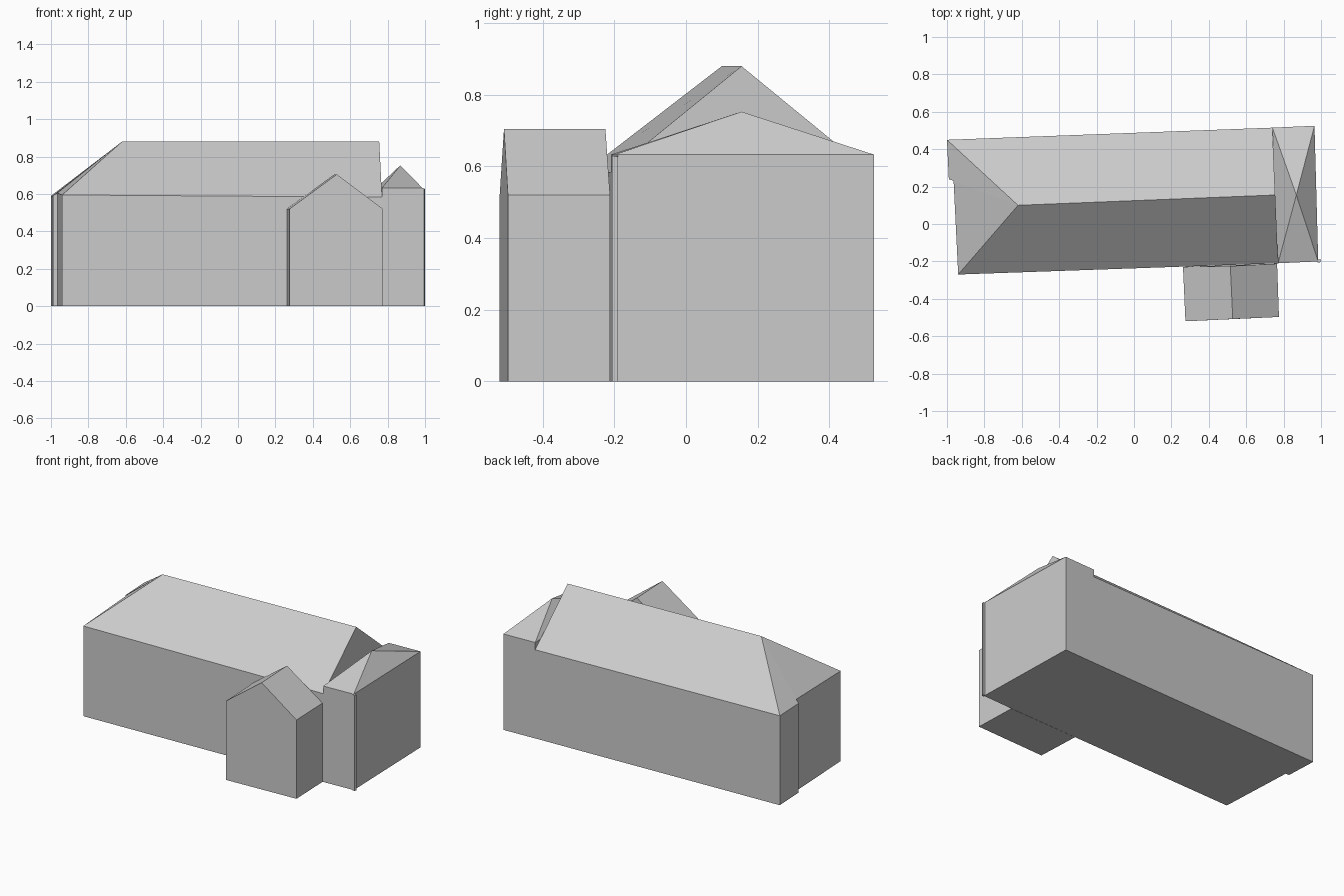
import bpy
import bmesh

cube = bpy.data.objects.get("Cube")
if cube:
    bpy.data.objects.remove(cube, do_unlink=True)

grey = bpy.data.materials.new("plain grey")
grey.use_nodes = True
colour = (0.6, 0.6, 0.6, 1.0)
grey.diffuse_color = colour
bsdf = next(n for n in grey.node_tree.nodes if n.type == "BSDF_PRINCIPLED")
bsdf.inputs["Base Color"].default_value = colour
bsdf.inputs["Roughness"].default_value = 0.9


def building(name, eaves, ridge, roof, gables=None):
    """Walls rise from z = 0 to the eaves (counter-clockwise outline).
    Roof faces index eaves first, then ridge points; gables maps a wall
    to the ridge point that tops it."""
    gables = gables or {}
    bm = bmesh.new()
    n = len(eaves)
    base = [bm.verts.new((x, y, 0)) for x, y, z in eaves]
    top = [bm.verts.new(p) for p in eaves + ridge]
    bm.faces.new(base[::-1])
    for i in range(n):
        j = (i + 1) % n
        wall = [base[i], base[j], top[j]]
        if i in gables:
            wall.append(top[n + gables[i]])
        bm.faces.new(wall + [top[i]])
    for face in roof:
        bm.faces.new([top[i] for i in face])
    bmesh.ops.recalc_face_normals(bm, faces=bm.faces)
    mesh = bpy.data.meshes.new(name)
    bm.to_mesh(mesh)
    bm.free()
    mesh.materials.append(grey)
    obj = bpy.data.objects.new(name, mesh)
    bpy.context.collection.objects.link(obj)
    return obj


# Long main house: hipped at one end, gabled at the other, small wall step
building(
    "main_house",
    [(-0.94, -0.27, 0.595), (0.77, -0.21, 0.583), (0.74, 0.515, 0.585),
     (-1.0, 0.45, 0.59), (-0.99, 0.24, 0.59), (-0.965, 0.24, 0.605)],
    [(-0.62, 0.10, 0.88), (0.755, 0.155, 0.88)],
    [(0, 1, 7, 6), (2, 3, 6, 7), (3, 4, 6), (4, 5, 6), (5, 0, 6)],
    {1: 1})

# Narrow end annex under a pyramid roof
building(
    "end_annex",
    [(0.77, -0.21, 0.633), (0.985, -0.2, 0.633),
     (0.965, 0.525, 0.633), (0.74, 0.515, 0.633)],
    [(0.868, 0.155, 0.753)],
    [(0, 1, 4), (1, 2, 4), (2, 3, 4), (3, 0, 4)])

# Slim pier on the annex corner
building(
    "corner_pier",
    [(0.98, -0.207, 0.633), (0.995, -0.207, 0.63),
     (1.0, -0.19, 0.627), (0.98, -0.19, 0.633)],
    [], [(0, 1, 2, 3)])

# Front porch wing with a gable at both ends
building(
    "front_wing",
    [(0.275, -0.52, 0.52), (0.775, -0.497, 0.52),
     (0.765, -0.212, 0.52), (0.262, -0.229, 0.52)],
    [(0.528, -0.508, 0.705), (0.515, -0.225, 0.705)],
    [(1, 2, 5, 4), (3, 0, 4, 5)],
    {0: 0, 2: 1})
